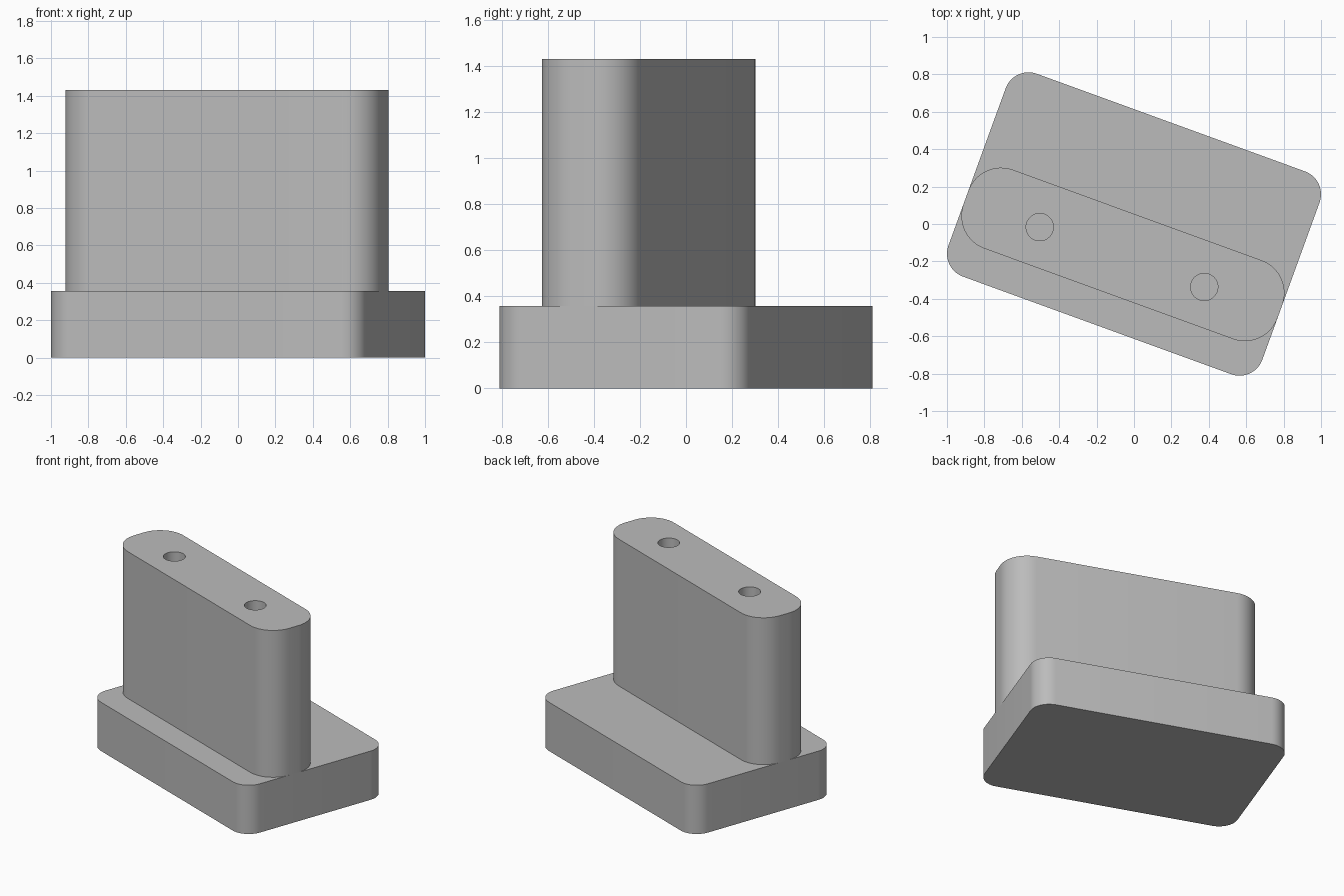
import bpy, bmesh, math
from mathutils import Matrix

if "Cube" in bpy.data.objects:
    bpy.data.objects.remove(bpy.data.objects["Cube"])

TURN = math.radians(-20)
ROT = Matrix.Rotation(TURN, 4, 'Z')

grey = bpy.data.materials.new("plain grey")
grey.diffuse_color = (0.5, 0.5, 0.5, 1)
grey.use_nodes = True
grey.node_tree.nodes["Principled BSDF"].inputs["Base Color"].default_value = grey.diffuse_color


def rounded_rect(a, b, r, steps=12):
    """Outline of a rectangle with half sizes a, b and corner radius r."""
    pts = []
    for k, (sx, sy) in enumerate([(1, 1), (-1, 1), (-1, -1), (1, -1)]):
        for i in range(steps + 1):
            t = math.pi / 2 * (k + i / steps)
            pts.append((sx * (a - r) + r * math.cos(t), sy * (b - r) + r * math.sin(t)))
    return pts


def prism(name, outline, z0, z1, offset):
    """Extrude an outline from z0 to z1, shifted along the part's own axes, then turned."""
    bm = bmesh.new()
    u, v = offset
    face = bm.faces.new([bm.verts.new((x + u, y + v, z0)) for x, y in outline])
    ext = bmesh.ops.extrude_face_region(bm, geom=[face], use_keep_orig=True)
    top = [g for g in ext["geom"] if isinstance(g, bmesh.types.BMVert)]
    bmesh.ops.translate(bm, verts=top, vec=(0, 0, z1 - z0))
    bmesh.ops.recalc_face_normals(bm, faces=bm.faces)
    bmesh.ops.transform(bm, matrix=ROT, verts=bm.verts)
    mesh = bpy.data.meshes.new(name)
    bm.to_mesh(mesh)
    bm.free()
    mesh.materials.append(grey)
    ob = bpy.data.objects.new(name, mesh)
    bpy.context.collection.objects.link(ob)
    return ob


def smooth(ob):
    bpy.ops.object.select_all(action='DESELECT')
    ob.select_set(True)
    bpy.context.view_layer.objects.active = ob
    bpy.ops.object.shade_smooth_by_angle(angle=math.radians(30))


# Base plate and upright block
BASE_TOP, POST_TOP = 0.357, 1.432
base = prism("base_plate", rounded_rect(0.893, 0.577, 0.13), 0, BASE_TOP, (0, 0))
post = prism("upright_block", rounded_rect(0.893, 0.224, 0.185), BASE_TOP, POST_TOP, (0, -0.173))

# Two blind holes in the top of the block
circle = [(0.073 * math.cos(math.tau * i / 40), 0.073 * math.sin(math.tau * i / 40))
          for i in range(40)]
for side in (-1, 1):
    cutter = prism("hole_cutter", circle, POST_TOP - 0.5, POST_TOP + 0.1, (side * 0.468, -0.188))
    cutter.hide_render = True
    cutter.hide_set(True)
    cut = post.modifiers.new("hole", 'BOOLEAN')
    cut.operation = 'DIFFERENCE'
    cut.solver = 'EXACT'
    cut.object = cutter

# Apply the cuts before shading
bpy.context.view_layer.update()
cut_mesh = bpy.data.meshes.new_from_object(
    post.evaluated_get(bpy.context.evaluated_depsgraph_get()))
post.modifiers.clear()
post.data = cut_mesh
for ob in [o for o in bpy.data.objects if o.hide_render]:
    bpy.data.objects.remove(ob)

for ob in (base, post):
    smooth(ob)
